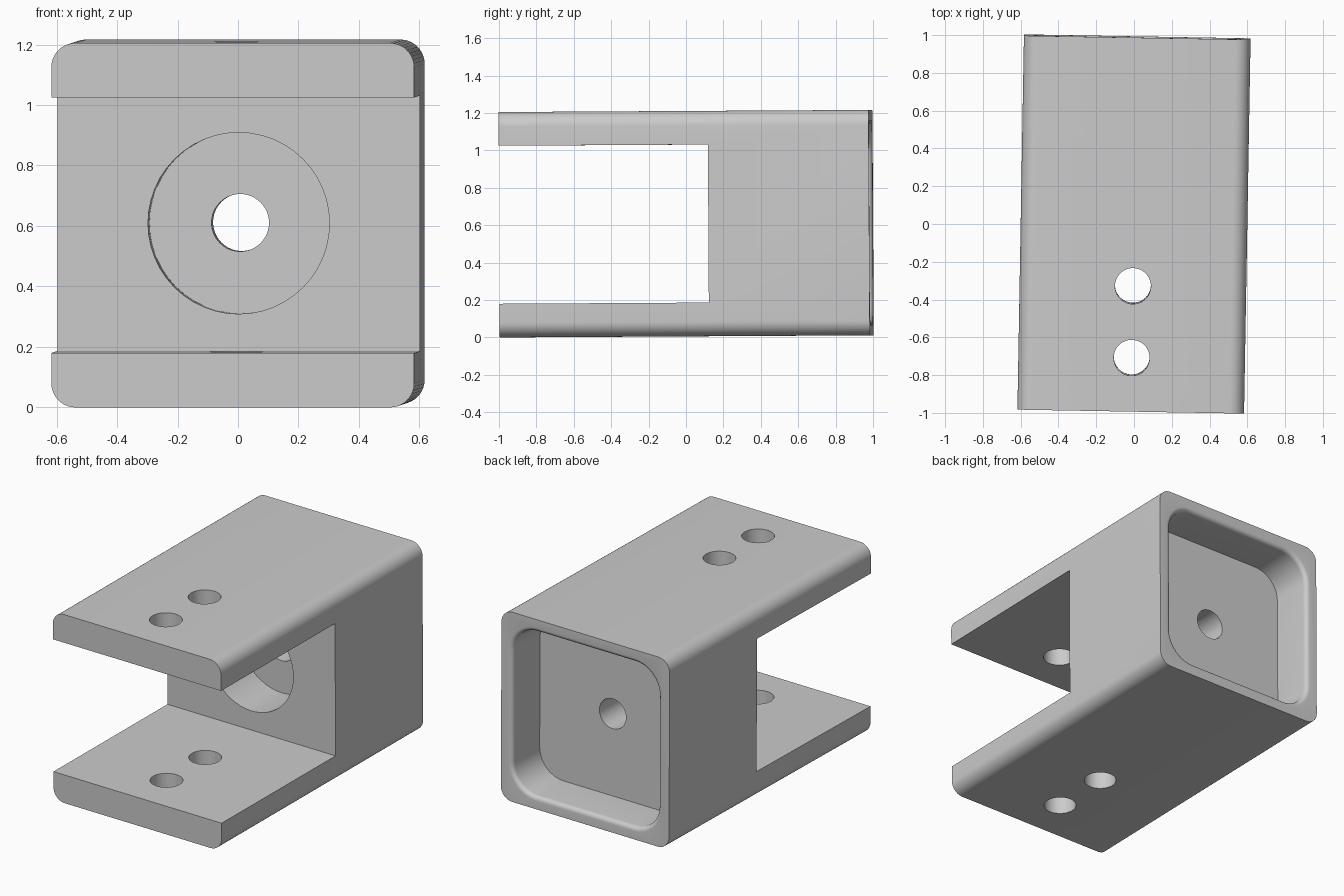
import bpy, bmesh, math
from mathutils import Matrix

if "Cube" in bpy.data.objects:
    bpy.data.objects.remove(bpy.data.objects["Cube"])

W, L, H = 1.2, 1.98, 1.205      # width, length, height of the block
PLATE, WALL_Y = 0.18, 0.13      # fork plate thickness, front of solid wall
BACK = L / 2
WALL, DEPTH, LIP = 0.08, 0.27, 0.028   # rear pocket


def finish(name, bm):
    bmesh.ops.recalc_face_normals(bm, faces=bm.faces)
    me = bpy.data.meshes.new(name)
    bm.to_mesh(me)
    bm.free()
    ob = bpy.data.objects.new(name, me)
    bpy.context.collection.objects.link(ob)
    return ob


def rounded_rect(w, h, r, n=10):
    pts = []
    for k, (sx, sz) in enumerate([(1, 1), (-1, 1), (-1, -1), (1, -1)]):
        for i in range(n + 1):
            a = math.pi / 2 * (k + i / n)
            pts.append((sx * (w / 2 - r) + r * math.cos(a),
                        sz * (h / 2 - r) + r * math.sin(a)))
    return pts


def loft(name, sections):
    """Skin rounded rectangles (y, width, height, radius) along y."""
    bm = bmesh.new()
    rings = [[bm.verts.new((x, y, z)) for x, z in rounded_rect(w, h, r)]
             for y, w, h, r in sections]
    for a, b in zip(rings, rings[1:]):
        for i in range(len(a)):
            j = (i + 1) % len(a)
            bm.faces.new((a[i], a[j], b[j], b[i]))
    bm.faces.new(rings[0])
    bm.faces.new(rings[-1])
    return finish(name, bm)


def cylinder(name, radius, length, loc, axis):
    bm = bmesh.new()
    rot = Matrix.Rotation(math.pi / 2, 4, 'X') if axis == 'Y' else Matrix()
    bmesh.ops.create_cone(bm, cap_ends=True, segments=48, radius1=radius,
                          radius2=radius, depth=length,
                          matrix=Matrix.Translation(loc) @ rot)
    return finish(name, bm)


# main block with rounded long edges
block = loft("fork_bracket", [(-BACK, W, H, 0.08), (BACK, W, H, 0.08)])

# fork slot, open at the front
bm = bmesh.new()
front = -1.3
bmesh.ops.create_cube(bm, size=1, matrix=Matrix.Translation((0, (front + WALL_Y) / 2, 0))
                      @ Matrix.Diagonal((2, WALL_Y - front, H - 2 * PLATE, 1)))
cutters = [finish("slot_cutter", bm)]

# rear pocket with a rounded lip
pw, ph, pr = W - 2 * WALL, H - 2 * WALL, 0.17
sections = [(BACK - DEPTH, pw, ph, pr)]
for i in range(7):
    a = math.pi / 2 * i / 6
    o = LIP * (1 - math.cos(a))
    sections.append((BACK - LIP + LIP * math.sin(a), pw + 2 * o, ph + 2 * o, pr + o))
y, w, h, r = sections[-1]
sections.append((y + 0.1, w, h, r))
cutters.append(loft("pocket_cutter", sections))

# counterbore and through hole in the wall, bolt holes in both plates
cutters.append(cylinder("counterbore_cutter", 0.3, 0.6, (0, WALL_Y, 0), 'Y'))
cutters.append(cylinder("wall_hole_cutter", 0.095, 0.9, (0, 0.55, 0), 'Y'))
for hy in (-0.325, -0.705):
    cutters.append(cylinder("bolt_hole_cutter", 0.095, 2, (0, hy, 0), 'Z'))

bpy.context.view_layer.objects.active = block
block.select_set(True)
for c in cutters:
    c.hide_render = True
    mod = block.modifiers.new(c.name, 'BOOLEAN')
    mod.operation, mod.solver, mod.object = 'DIFFERENCE', 'EXACT', c
    bpy.ops.object.modifier_apply(modifier=mod.name)
    bpy.data.objects.remove(c)

# slight turn and pitch, resting on z = 0
pitch = math.radians(0.33)
block.rotation_euler = (pitch, 0, math.radians(-1.0))
block.location.z = H / 2 + BACK * math.sin(pitch)
bpy.ops.object.shade_smooth_by_angle(angle=math.radians(30))
